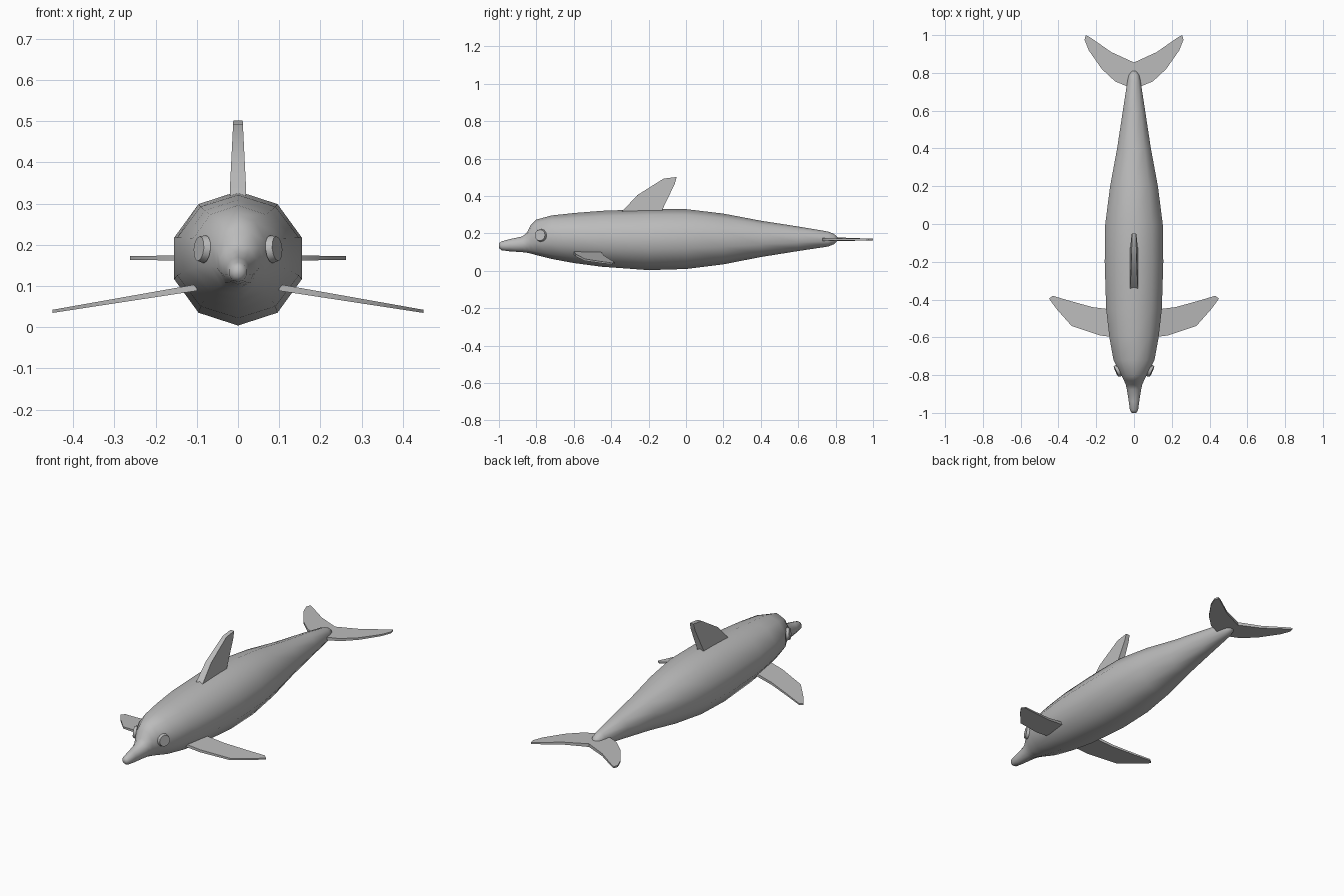
import bpy, bmesh, math
from mathutils import Vector

cube = bpy.data.objects.get("Cube")
if cube:
    bpy.data.objects.remove(cube, do_unlink=True)

grey = bpy.data.materials.new("dolphin grey")
grey.use_nodes = True
colour = (0.5, 0.5, 0.5, 1)
grey.diffuse_color = colour
grey.node_tree.nodes["Principled BSDF"].inputs["Base Color"].default_value = colour


def finish(bm, name, angle):
    bmesh.ops.recalc_face_normals(bm, faces=bm.faces)
    mesh = bpy.data.meshes.new(name)
    bm.to_mesh(mesh)
    bm.free()
    mesh.materials.append(grey)
    obj = bpy.data.objects.new(name, mesh)
    bpy.context.collection.objects.link(obj)
    bpy.ops.object.select_all(action='DESELECT')
    obj.select_set(True)
    bpy.context.view_layer.objects.active = obj
    bpy.ops.object.shade_smooth_by_angle(angle=math.radians(angle))
    return obj


def fin(name, outline, place, thickness):
    """Thin blade: an outline placed in space, with a tapering thickness."""
    bm = bmesh.new()
    sides = []
    for s in (-1, 1):
        sides.append([bm.verts.new(place(a, b, s * thickness(a, b))) for a, b in outline])
    low, high = sides
    bm.faces.new(low[::-1])
    bm.faces.new(high)
    n = len(outline)
    for i in range(n):
        j = (i + 1) % n
        bm.faces.new((low[i], low[j], high[j], high[i]))
    return finish(bm, name, 30)


# Body: ten-sided rings of (y, half width, bottom, top)
rings = [
    (-1.0, .012, .122, .148), (-.985, .023, .11, .158), (-.94, .029, .104, .17),
    (-.875, .04, .1, .184), (-.85, .046, .097, .205), (-.83, .055, .093, .245),
    (-.8, .071, .084, .274), (-.72, .114, .064, .296), (-.6, .137, .042, .309),
    (-.45, .155, .022, .321), (-.2, .163, .004, .33), (0, .16, .01, .33),
    (.2, .133, .035, .306), (.4, .094, .074, .268), (.6, .062, .106, .237),
    (.76, .036, .13, .21), (.79, .028, .142, .198), (.81, .012, .16, .18)]
SIDES = 10
bm = bmesh.new()
loops = []
for y, w, bottom, top in rings:
    mid, h = (bottom + top) / 2, (top - bottom) / 2
    turns = [math.tau * i / SIDES for i in range(SIDES)]
    loops.append([bm.verts.new((w * math.sin(t), y, mid + h * math.cos(t))) for t in turns])
for a, b in zip(loops, loops[1:]):
    for i in range(SIDES):
        j = (i + 1) % SIDES
        bm.faces.new((a[i], a[j], b[j], b[i]))
bm.faces.new(loops[0])
bm.faces.new(loops[-1][::-1])
finish(bm, "body", 60)

# Dorsal fin, outline in y and z
fin("dorsal_fin",
    [(-.36, .3), (-.33, .33), (-.26, .405), (-.12, .493), (-.05, .502), (-.06, .465), (-.125, .33), (-.13, .3)],
    lambda a, b, t: (t, a, b),
    lambda a, b: .02 - .05 * max(0, b - .33))

for side, s in (("left", 1), ("right", -1)):
    # Flippers slope down and sweep back, outline in x and y
    fin(side + "_flipper",
        [(.1, -.6), (.18, -.59), (.33, -.54), (.41, -.45), (.45, -.395), (.43, -.38), (.34, -.407), (.22, -.44), (.1, -.455)],
        lambda a, b, t: (s * a, b, .093 - .165 * (a - .12) + t),
        lambda a, b: .008 - .012 * (a - .1))
    # Tail flukes
    fin(side + "_fluke",
        [(0, .735), (.04, .73), (.1, .755), (.17, .82), (.24, .92), (.262, .975), (.255, 1), (.235, .99), (.12, .91), (0, .855)],
        lambda a, b, t: (s * a, b, .168 + t),
        lambda a, b: .009 - .018 * a)
    # Eyes: flat discs set against the sides of the head
    bm = bmesh.new()
    bmesh.ops.create_cone(bm, cap_ends=True, segments=12, radius1=.034, radius2=.03, depth=.016)
    outward = Vector((s, -.45, .1))
    turn = outward.to_track_quat('Z', 'Y').to_matrix()
    bmesh.ops.rotate(bm, verts=bm.verts, matrix=turn)
    bmesh.ops.translate(bm, verts=bm.verts, vec=(s * .088, -.778, .19))
    finish(bm, side + "_eye", 30)
